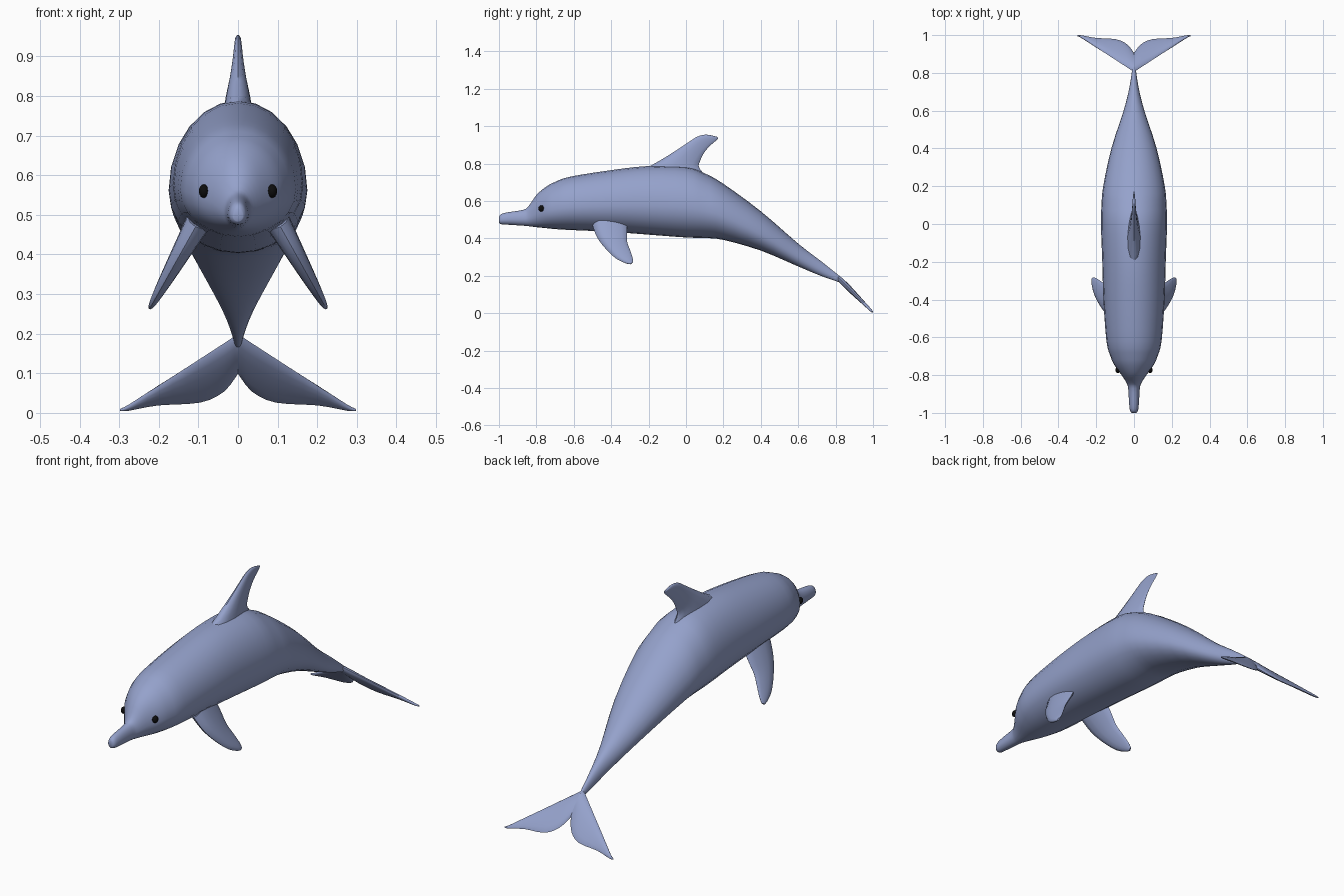
import bpy, bmesh, math
from mathutils import Vector

if "Cube" in bpy.data.objects:
    bpy.data.objects.remove(bpy.data.objects["Cube"])


def material(name, color):
    m = bpy.data.materials.new(name)
    m.diffuse_color = (*color, 1)
    m.use_nodes = True
    m.node_tree.nodes["Principled BSDF"].inputs["Base Color"].default_value = m.diffuse_color
    return m


SKIN = material("blue grey skin", (0.30, 0.36, 0.60))
BLACK = material("black eye", (0.004, 0.004, 0.004))


def smooth_rows(rows, steps):
    """Catmull-Rom resampling of a list of equal-length number rows."""
    out = []
    for i in range(len(rows) - 1):
        p1, p2 = rows[i], rows[i + 1]
        p0, p3 = rows[max(i - 1, 0)], rows[min(i + 2, len(rows) - 1)]
        for s in range(steps):
            t = s / steps
            out.append([0.5 * (2 * b + (c - a) * t + (2 * a - 5 * b + 4 * c - d) * t * t
                               + (3 * b - a - 3 * c + d) * t ** 3)
                        for a, b, c, d in zip(p0, p1, p2, p3)])
    out.append(list(rows[-1]))
    return out


def finish(obj, mat, angle=50):
    obj.data.materials.append(mat)
    bpy.ops.object.select_all(action='DESELECT')
    obj.select_set(True)
    bpy.context.view_layer.objects.active = obj
    bpy.ops.object.shade_smooth_by_angle(angle=math.radians(angle))


def mirror(obj):
    obj.modifiers.new("mirror", 'MIRROR').use_mirror_merge = False


def loft(name, rings):
    bm = bmesh.new()
    loops = [[bm.verts.new(p) for p in ring] for ring in rings]
    n = len(loops[0])
    for a, b in zip(loops, loops[1:]):
        for i in range(n):
            j = (i + 1) % n
            bm.faces.new((a[i], a[j], b[j], b[i]))
    bm.faces.new(loops[0])
    bm.faces.new(loops[-1])
    bmesh.ops.recalc_face_normals(bm, faces=bm.faces)
    me = bpy.data.meshes.new(name)
    bm.to_mesh(me)
    bm.free()
    obj = bpy.data.objects.new(name, me)
    bpy.context.collection.objects.link(obj)
    finish(obj, SKIN)
    return obj


def fin(name, stations, normal, steps=3, n=14):
    """Stations: leading xyz, trailing xyz, half thickness."""
    normal = Vector(normal).normalized()
    rings = []
    for r in smooth_rows(stations, steps):
        lead, trail, t = Vector(r[:3]), Vector(r[3:6]), r[6]
        ring = []
        for k in range(n):
            a = 2 * math.pi * k / n
            u = (1 - math.cos(a)) / 2
            ring.append(lead.lerp(trail, u) + normal * t * math.sin(a) * (1.25 - 0.6 * u))
        rings.append(ring)
    return loft(name, rings)


# Body with beak: y, top z, bottom z, half width
body = [
    (-1.0, .515, .484, .012), (-.988, .53, .476, .021), (-.95, .54, .473, .026),
    (-.87, .553, .468, .031), (-.84, .575, .465, .040), (-.80, .632, .460, .066),
    (-.75, .675, .455, .102), (-.70, .702, .450, .125), (-.62, .730, .445, .146),
    (-.40, .765, .435, .162), (-.20, .787, .420, .168), (0, .783, .405, .175),
    (.10, .748, .402, .172), (.20, .692, .392, .163), (.40, .545, .335, .120),
    (.60, .372, .250, .055), (.72, .280, .200, .025), (.83, .192, .162, .008),
]
rings = []
for y, top, bot, w in smooth_rows(body, 3):
    mid = bot + 0.42 * (top - bot)          # widest line sits below the middle
    ring = []
    for k in range(24):
        a = 2 * math.pi * k / 24
        s = math.sin(a)
        ring.append((w * math.cos(a), y, mid + s * ((top - mid) if s > 0 else (mid - bot))))
    rings.append(ring)
loft("body", rings)

# Dorsal fin: leading y z, trailing y z, half thickness
dorsal = [(-.24, .76, .14, .70, .042), (-.13, .822, .072, .775, .030),
          (-.06, .866, .076, .815, .021), (.01, .912, .095, .855, .014),
          (.06, .944, .125, .892, .010), (.11, .955, .155, .918, .007),
          (.168, .943, .172, .935, .003)]
fin("dorsal_fin", [(0, a, b, 0, c, d, t) for a, b, c, d, t in dorsal], (1, 0, 0))


# Flippers, sloping outward as they go down
def flip_x(z):
    return .222 - (z - .265) * .56


flipper = [(-.50, .47, -.32, .53, .034), (-.475, .405, -.315, .44, .026),
           (-.43, .345, -.315, .385, .020), (-.375, .293, -.298, .335, .014),
           (-.325, .268, -.285, .295, .009), (-.298, .262, -.283, .272, .004)]
mirror(fin("flipper", [(flip_x(b), a, b, flip_x(d), c, d, t) for a, b, c, d, t in flipper],
           (1, 0, .56)))

# Tail flukes on a 45 degree plane: x, leading y, trailing y, half thickness
fluke = [(0, .805, .905, .015), (.035, .828, .95, .015), (.095, .867, .978, .012),
         (.20, .935, .985, .009), (.275, .984, .998, .006), (.298, .995, .999, .003)]
mirror(fin("tail_fluke", [(x, a, 1.004 - a, x, b, 1.004 - b, t) for x, a, b, t in fluke],
           (0, 1, 1)))

# Eyes
bpy.ops.mesh.primitive_uv_sphere_add(segments=16, ring_count=10, radius=1)
eye = bpy.context.object
eye.name = "eye"
for v in eye.data.vertices:
    v.co = Vector((.086 + v.co.x * .013, -.773 + v.co.y * .016, .56 + v.co.z * .017))
eye.location = (0, 0, 0)
finish(eye, BLACK)
mirror(eye)
